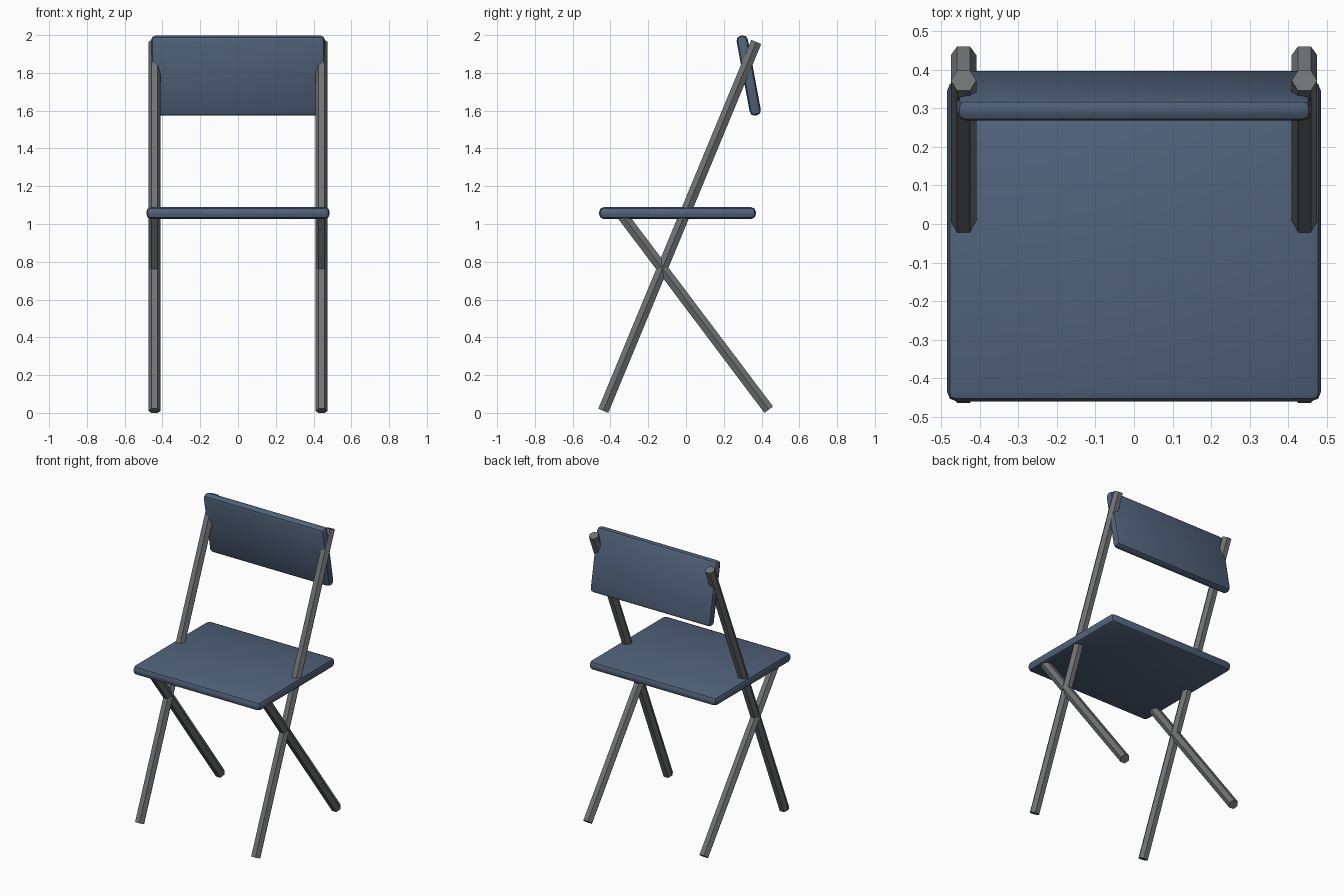
import bpy
import math
from mathutils import Vector

cube = bpy.data.objects.get("Cube")
if cube:
    bpy.data.objects.remove(cube, do_unlink=True)


def make_material(name, rgb):
    mat = bpy.data.materials.new(name)
    mat.use_nodes = True
    mat.diffuse_color = (*rgb, 1)
    mat.node_tree.nodes["Principled BSDF"].inputs["Base Color"].default_value = (*rgb, 1)
    return mat


blue = make_material("slate blue", (0.085, 0.125, 0.2))
grey = make_material("metal grey", (0.16, 0.17, 0.175))


def panel(name, size, centre, tilt=0):
    """Flat board with softened, bevelled edges."""
    bpy.ops.mesh.primitive_cube_add(size=1, location=centre, rotation=(tilt, 0, 0))
    obj = bpy.context.object
    obj.name = name
    obj.scale = size
    bpy.ops.object.transform_apply(location=False, rotation=False, scale=True)
    bevel = obj.modifiers.new("soft edge", 'BEVEL')
    bevel.width = 0.025
    bevel.segments = 2
    bpy.ops.object.modifier_apply(modifier=bevel.name)
    bpy.ops.object.shade_smooth_by_angle(angle=math.radians(35))
    obj.data.materials.append(blue)


def tube(name, start, end):
    """Six-sided bar between two points, with corners facing sideways."""
    start, end = Vector(start), Vector(end)
    axis = end - start
    bpy.ops.mesh.primitive_cylinder_add(
        vertices=6, radius=0.033, depth=axis.length, location=(start + end) / 2,
        rotation=(-math.atan2(axis.y, axis.z), 0, math.pi))
    obj = bpy.context.object
    obj.name = name
    # Spin the section so that two corners point along x
    obj.rotation_euler.z = 0
    for v in obj.data.vertices:
        v.co.x, v.co.y = v.co.y, -v.co.x
    obj.data.materials.append(grey)


# Seat and backrest
panel("seat", (0.97, 0.83, 0.063), (0, -0.045, 1.058))
panel("backrest", (0.92, 0.43, 0.06), (0, 0.332, 1.786), math.radians(90 + 10.5))

# Crossed legs; the long pair carries the backrest
for side, x in (("left", 0.442), ("right", -0.442)):
    tube(side + "_long_leg", (x, -0.438, 0.011), (x, 0.372, 1.964))
    tube(side + "_short_leg", (x, 0.438, 0.017), (x, -0.34, 1.05))
